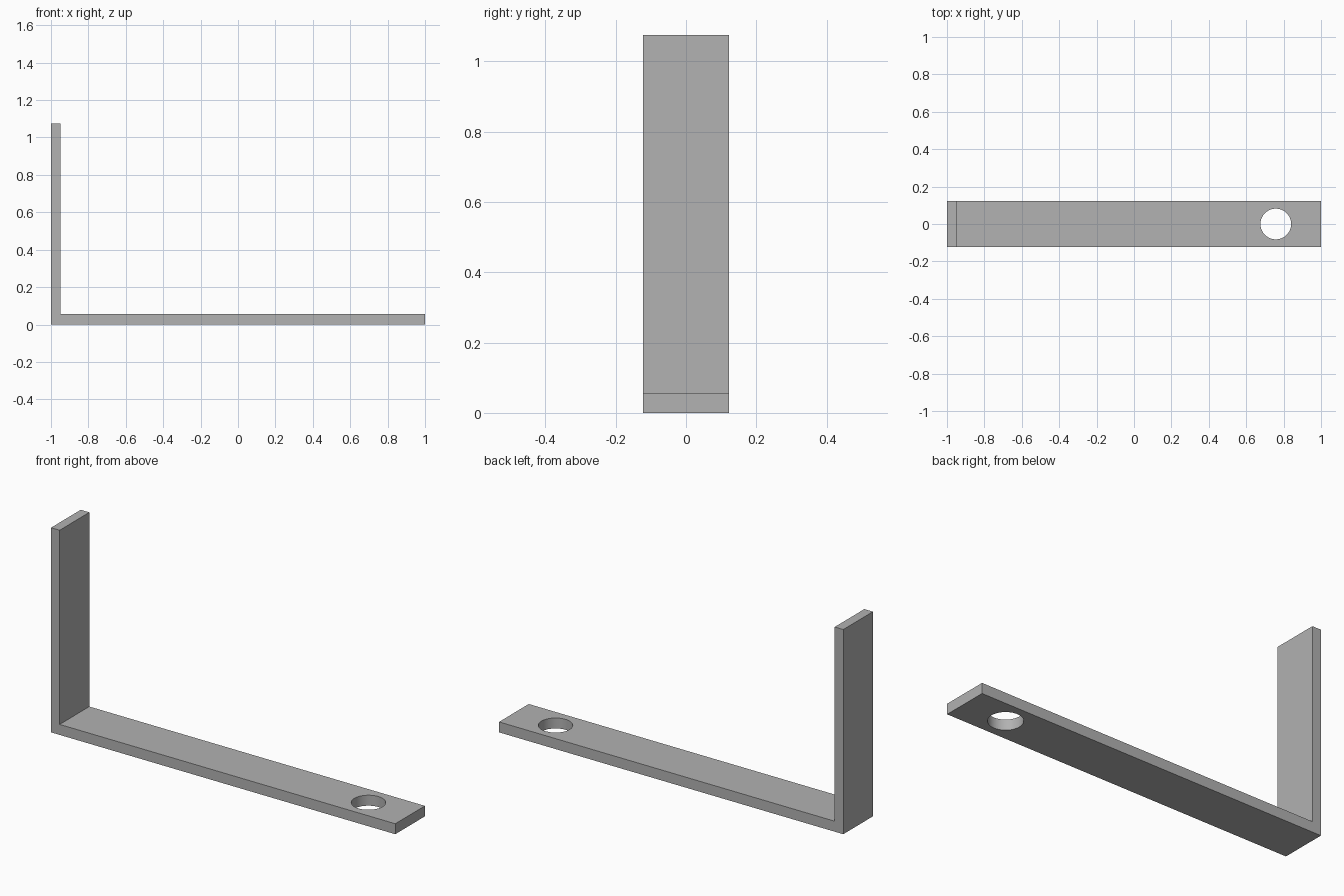
import bpy
import bmesh
import math

cube = bpy.data.objects.get("Cube")
if cube:
    bpy.data.objects.remove(cube, do_unlink=True)

HALF_WIDTH = 0.123
HEIGHT = 1.075
BASE_THICK = 0.055
LEG_THICK = 0.05
HOLE_X, HOLE_RADIUS = 0.758, 0.082

# Plain grey metal
grey = bpy.data.materials.new("grey_metal")
grey.use_nodes = True
colour = (0.445, 0.445, 0.445, 1)
grey.diffuse_color = colour
grey.node_tree.nodes["Principled BSDF"].inputs["Base Color"].default_value = colour

# L-shaped profile extruded across the width
inner = -1 + LEG_THICK
profile = [(-1, 0), (1, 0), (1, BASE_THICK), (inner, BASE_THICK),
           (inner, HEIGHT), (-1, HEIGHT)]
bm = bmesh.new()
face = bm.faces.new([bm.verts.new((x, -HALF_WIDTH, z)) for x, z in profile])
extruded = bmesh.ops.extrude_face_region(bm, geom=[face], use_keep_orig=True)
moved = [v for v in extruded["geom"] if isinstance(v, bmesh.types.BMVert)]
bmesh.ops.translate(bm, verts=moved, vec=(0, 2 * HALF_WIDTH, 0))
bmesh.ops.recalc_face_normals(bm, faces=bm.faces)
mesh = bpy.data.meshes.new("angle_bracket")
bm.to_mesh(mesh)
bm.free()
mesh.materials.append(grey)
bracket = bpy.data.objects.new("angle_bracket", mesh)
bpy.context.collection.objects.link(bracket)

# Round hole near the free end of the base
bpy.ops.mesh.primitive_cylinder_add(vertices=64, radius=HOLE_RADIUS, depth=0.3,
                                    location=(HOLE_X, 0, BASE_THICK / 2))
cutter = bpy.context.object
cutter.name = "hole_cutter"
cutter.data.materials.append(grey)
cut = bracket.modifiers.new("bolt_hole", "BOOLEAN")
cut.operation = "DIFFERENCE"
cut.solver = "EXACT"
cut.object = cutter

bpy.ops.object.select_all(action="DESELECT")
bracket.select_set(True)
bpy.context.view_layer.objects.active = bracket
bpy.ops.object.modifier_apply(modifier=cut.name)
bpy.data.objects.remove(cutter, do_unlink=True)
bpy.ops.object.shade_smooth_by_angle(angle=math.radians(30))
